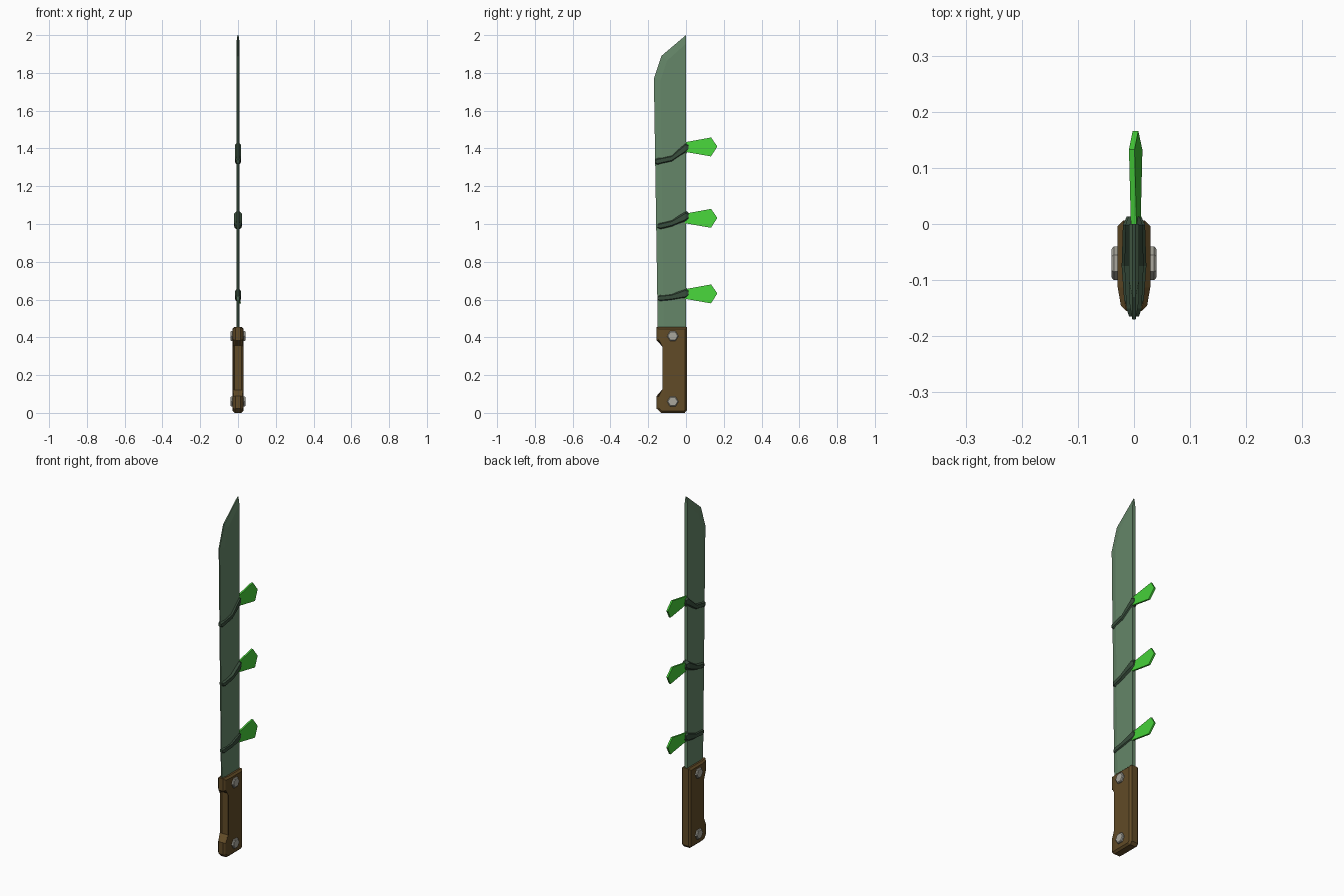
import bpy, bmesh, math
from mathutils import Matrix

if "Cube" in bpy.data.objects:
    bpy.data.objects.remove(bpy.data.objects["Cube"])


def material(name, rgb):
    m = bpy.data.materials.new(name)
    m.diffuse_color = (*rgb, 1)
    m.use_nodes = True
    m.node_tree.nodes["Principled BSDF"].inputs["Base Color"].default_value = m.diffuse_color
    return m


STEEL = material("green_steel", (0.13, 0.24, 0.14))
WOOD = material("wood", (0.12, 0.07, 0.02))
VINE = material("vine", (0.04, 0.075, 0.045))
LEAF = material("leaf", (0.06, 0.62, 0.04))
METAL = material("bolt_metal", (0.40, 0.39, 0.34))


def finish(bm, name, mat):
    bmesh.ops.recalc_face_normals(bm, faces=bm.faces[:])
    me = bpy.data.meshes.new(name)
    bm.to_mesh(me)
    bm.free()
    me.materials.append(mat)
    ob = bpy.data.objects.new(name, me)
    bpy.context.collection.objects.link(ob)
    return ob


def slab(profile, half):
    """Extrude a (y, z) profile to +-half along x."""
    bm = bmesh.new()
    a = [bm.verts.new((half, y, z)) for y, z in profile]
    b = [bm.verts.new((-half, y, z)) for y, z in profile]
    bm.faces.new(a)
    bm.faces.new(b[::-1])
    n = len(a)
    for i in range(n):
        j = (i + 1) % n
        bm.faces.new((a[i], b[i], b[j], a[j]))
    return bm


# Blade: flat body with a ground cutting edge on both sides
edge = [(-0.149, 0.42), (-0.17, 1.77), (-0.13, 1.89), (0, 2.0)]
inner = [(-0.118, 0.42), (-0.135, 1.76), (-0.10, 1.865), (0, 1.955)]
bm = bmesh.new()
sides = []
for s in (1, -1):
    e = [bm.verts.new((s * 0.003, y, z)) for y, z in edge]
    i = [bm.verts.new((s * 0.009, y, z)) for y, z in inner]
    root = bm.verts.new((s * 0.009, 0, 0.42))
    for k in range(3):
        bm.faces.new((e[k], e[k + 1], i[k + 1], i[k]))
    bm.faces.new(i + [root])
    sides.append(e + [i[3], root, i[0]])
a, b = sides
for k in range(len(a)):
    j = (k + 1) % len(a)
    bm.faces.new((a[k], a[j], b[j], b[k]))
finish(bm, "blade", STEEL)

# Handle: chamfered grip with two finger stops, thinner toward the front
bm = slab([(-0.007, 0), (0.006, 0.015), (0.006, 0.455), (-0.155, 0.455),
           (-0.155, 0.383), (-0.115, 0.357), (-0.115, 0.12), (-0.155, 0.09),
           (-0.155, 0.022), (-0.132, 0)], 0.029)
rim = [e for e in bm.edges if e.verts[0].co.x * e.verts[1].co.x > 0]
bmesh.ops.bevel(bm, geom=rim, offset=0.010, offset_type='OFFSET', segments=1,
                profile=0.5, affect='EDGES')
bmesh.ops.bisect_plane(bm, geom=bm.verts[:] + bm.edges[:] + bm.faces[:],
                       plane_co=(0, -0.113, 0), plane_no=(0, 1, 0))
for v in bm.verts:
    if v.co.y < -0.113:
        v.co.x *= 1 - 0.25 * (-0.113 - v.co.y) / 0.042
finish(bm, "handle", WOOD)

# Hexagonal bolts through the handle
for label, z in (("lower", 0.06), ("upper", 0.407)):
    bm = bmesh.new()
    ring = [(-0.07 + 0.03 * math.cos(k * math.pi / 3),
             z + 0.03 * math.sin(k * math.pi / 3)) for k in range(6)]
    bm.free()
    bm = slab(ring, 0.04)
    rim = [e for e in bm.edges if e.verts[0].co.x * e.verts[1].co.x > 0]
    bmesh.ops.bevel(bm, geom=rim, offset=0.004, segments=1, affect='EDGES')
    finish(bm, label + "_bolt", METAL)


def vine_wrap(name, stations, thick):
    """Loft hexagonal sections (y, z, half height, thickness factor)."""
    bm = bmesh.new()
    rings = []
    for y, z, h, f in stations:
        t = thick * f
        rings.append([bm.verts.new((x, y + dy, z + dz)) for x, dy, dz in (
            (t, 0, h * 0.5), (0, 0, h), (-t, 0, h * 0.5),
            (-t, 0, -h * 0.5), (0, 0, -h), (t, 0, -h * 0.5))])
    for p, q in zip(rings, rings[1:]):
        for k in range(6):
            j = (k + 1) % 6
            bm.faces.new((p[k], p[j], q[j], q[k]))
    bm.faces.new(rings[0])
    bm.faces.new(rings[-1])
    finish(bm, name, VINE)


def leaf(name, zc):
    """Thin leaf leaning slightly sideways."""
    bm = slab([(-0.005, -0.026), (0.132, -0.05), (0.166, 0.002),
               (0.133, 0.05), (-0.005, 0.025)], 0.005)
    for v in bm.verts:
        v.co.x += 0.003 - 0.14 * v.co.z
    bmesh.ops.transform(bm, matrix=Matrix.Translation((0, 0, zc)), verts=bm.verts[:])
    finish(bm, name, LEAF)


# Three vines around the blade, each carrying a leaf behind the spine:
# front edge y, heights of the vine at front / middle / spine, thickness, leaf height
vines = [("lower", -0.150, (0.607, 0.613, 0.632), 0.016, 0.63),
         ("middle", -0.150, (0.989, 1.003, 1.040), 0.022, 1.03),
         ("upper", -0.165, (1.331, 1.347, 1.403), 0.017, 1.408)]
for label, y0, (za, zb, zc), t, zl in vines:
    vine_wrap(label + "_vine", [(y0, za, 0.011, 0.5), (y0 + 0.014, za, 0.021, 0.8),
                                (-0.075, zb, 0.020, 1), (-0.002, zc, 0.033, 0.9),
                                (0.013, zc + 0.003, 0.016, 0.6)], t)
    leaf(label + "_leaf", zl)
